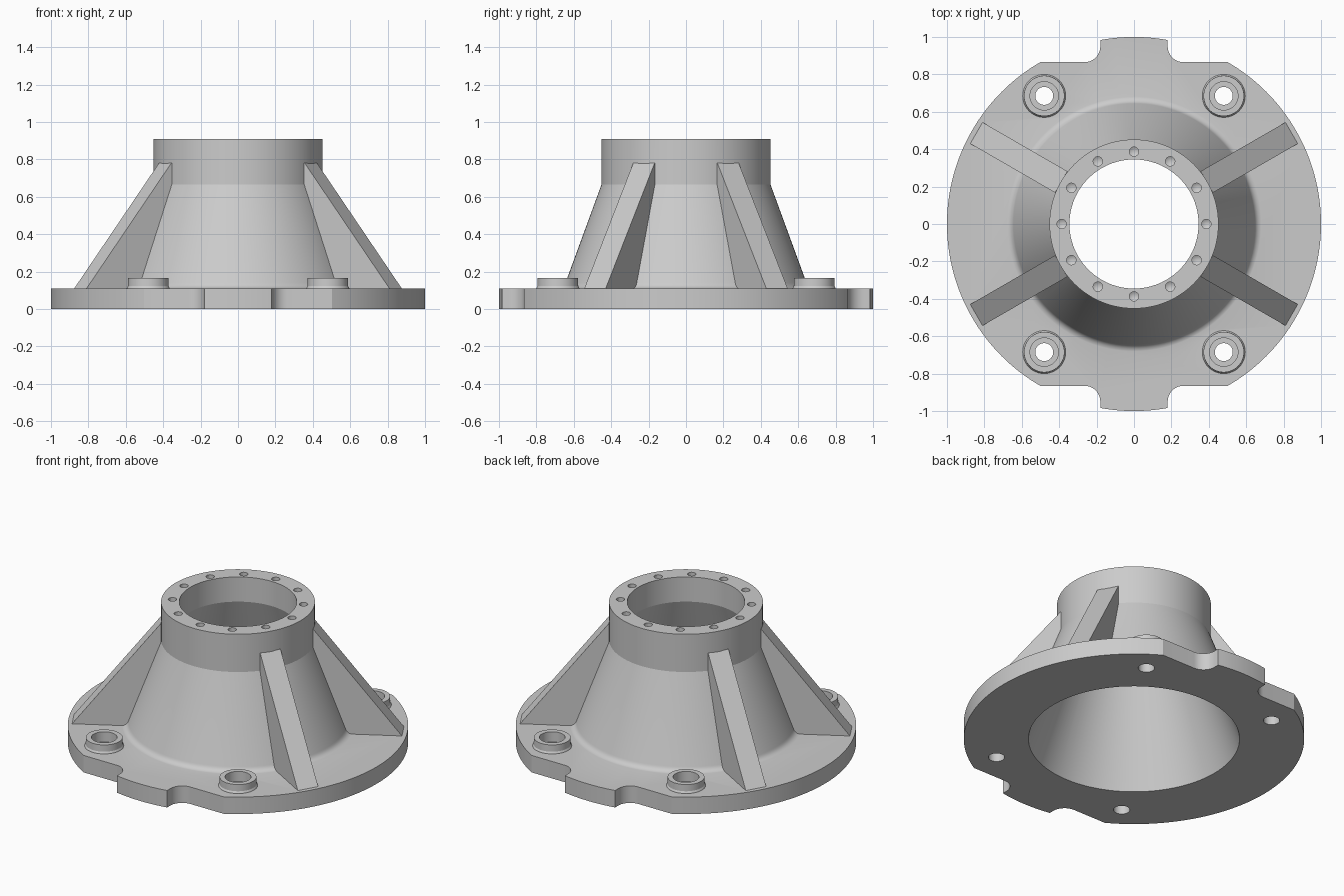
import bpy, bmesh
from math import sin, cos, pi, radians, atan2, sqrt
from mathutils import Matrix, Vector

if "Cube" in bpy.data.objects:
    bpy.data.objects.remove(bpy.data.objects["Cube"])


def make(name, bm, matrix=Matrix()):
    bmesh.ops.transform(bm, matrix=matrix, verts=bm.verts)
    bmesh.ops.recalc_face_normals(bm, faces=bm.faces)
    mesh = bpy.data.meshes.new(name)
    bm.to_mesh(mesh)
    bm.free()
    obj = bpy.data.objects.new(name, mesh)
    bpy.context.collection.objects.link(obj)
    return obj


def lathe(name, profile, segs, x=0, y=0):
    """Closed solid of revolution from (r, z) points, capped at both ends."""
    bm = bmesh.new()
    rings = []
    for r, z in profile:
        if r == 0:
            rings.append([bm.verts.new((0, 0, z))] * segs)
        else:
            rings.append([bm.verts.new((r * cos(2 * pi * i / segs), r * sin(2 * pi * i / segs), z))
                          for i in range(segs)])
    for a, b in zip(rings, rings[1:]):
        for i in range(segs):
            j = (i + 1) % segs
            bm.faces.new(list(dict.fromkeys((a[i], a[j], b[j], b[i]))))
    for ring in (rings[0], rings[-1]):
        if ring[0] != ring[1]:
            bm.faces.new(ring)
    return make(name, bm, Matrix.Translation((x, y, 0)))


def prism(name, points, offset, matrix=Matrix()):
    """Extrude a closed outline of 3D points by an offset."""
    bm = bmesh.new()
    face = bm.faces.new([bm.verts.new(p) for p in points])
    ext = bmesh.ops.extrude_face_region(bm, geom=[face], use_keep_orig=True)
    bmesh.ops.translate(bm, vec=Vector(offset),
                        verts=[g for g in ext["geom"] if isinstance(g, bmesh.types.BMVert)])
    return make(name, bm, matrix)


def combine(target, tool, operation):
    mod = target.modifiers.new("join", "BOOLEAN")
    mod.operation, mod.solver, mod.object = operation, "EXACT", tool
    bpy.context.view_layer.objects.active = target
    bpy.ops.object.modifier_apply(modifier=mod.name)
    bpy.data.objects.remove(tool, do_unlink=True)


T = 0.11                                    # flange thickness
corners = [(sx * 0.48, sy * 0.685) for sx in (-1, 1) for sy in (-1, 1)]

# Flange: one quadrant of the outline, mirrored to all four
flat, tab, fil = 0.865, 0.18, 0.085
a_end = atan2(flat, sqrt(1 - flat ** 2))
quad = [(cos(a_end * i / 32), sin(a_end * i / 32)) for i in range(33)]
quad += [(tab + fil - fil * sin(t), flat + fil - fil * cos(t))
         for t in [pi / 2 * i / 10 for i in range(11)]]
a_tab = atan2(sqrt(1 - tab ** 2), tab)
quad += [(cos(t), sin(t)) for t in [a_tab + (pi / 2 - a_tab) * i / 5 for i in range(6)]]
half = quad + [(-x, y) for x, y in quad[-2::-1]]
outline = half + [(x, -y) for x, y in half[-2:0:-1]]
housing = prism("bearing_housing", [(x, y, 0) for x, y in outline], (0, 0, T))

# Conical body with a rounded foot and a straight neck
foot = [(0.69, 0.05)]
for i in range(9):
    t = i / 8
    foot.append(((1 - t) ** 2 * 0.69 + 2 * t * (1 - t) * 0.655 + t * t * 0.644,
                 (1 - t) ** 2 * (T - 0.001) + 2 * t * (1 - t) * T + t * t * 0.141))
combine(housing, lathe("body", foot + [(0.452, 0.665), (0.452, 0.91)], 128), "UNION")

# Four sloping ribs
rib = [(0.973, T), (0.973, 0.06), (0.62, 0.06), (0.41, 0.69), (0.41, 0.78), (0.45, 0.78)]
for angle in (30, 150, 210, 330):
    combine(housing, prism("rib", [(r, -0.066, z) for r, z in rib], (0, 0.132, 0),
                           Matrix.Rotation(radians(angle), 4, "Z")), "UNION")

# Mounting bosses
for x, y in corners:
    combine(housing, lathe("boss", [(0.115, 0.05), (0.115, T + 0.002), (0.109, 0.122),
                                    (0.108, 0.165)], 48, x, y), "UNION")

# Through bore: flared below, straight in the neck
combine(housing, lathe("bore", [(0.6384, -0.05), (0.345, 0.75), (0.345, 1.0)], 128), "DIFFERENCE")

# Counterbored mounting holes
for x, y in corners:
    combine(housing, lathe("mount_hole", [(0.048, -0.05), (0.048, 0.1), (0.076, 0.1),
                                          (0.076, 0.25)], 40, x, y), "DIFFERENCE")

# Ring of blind bolt holes with drill tips
for i in range(12):
    a = radians(30 * i)
    combine(housing, lathe("bolt_hole", [(0, 0.785), (0.025, 0.8), (0.025, 1.0)], 20,
                           0.387 * cos(a), 0.387 * sin(a)), "DIFFERENCE")

bpy.ops.object.select_all(action="DESELECT")
housing.select_set(True)
bpy.context.view_layer.objects.active = housing
bpy.ops.object.shade_smooth_by_angle(angle=radians(18))
